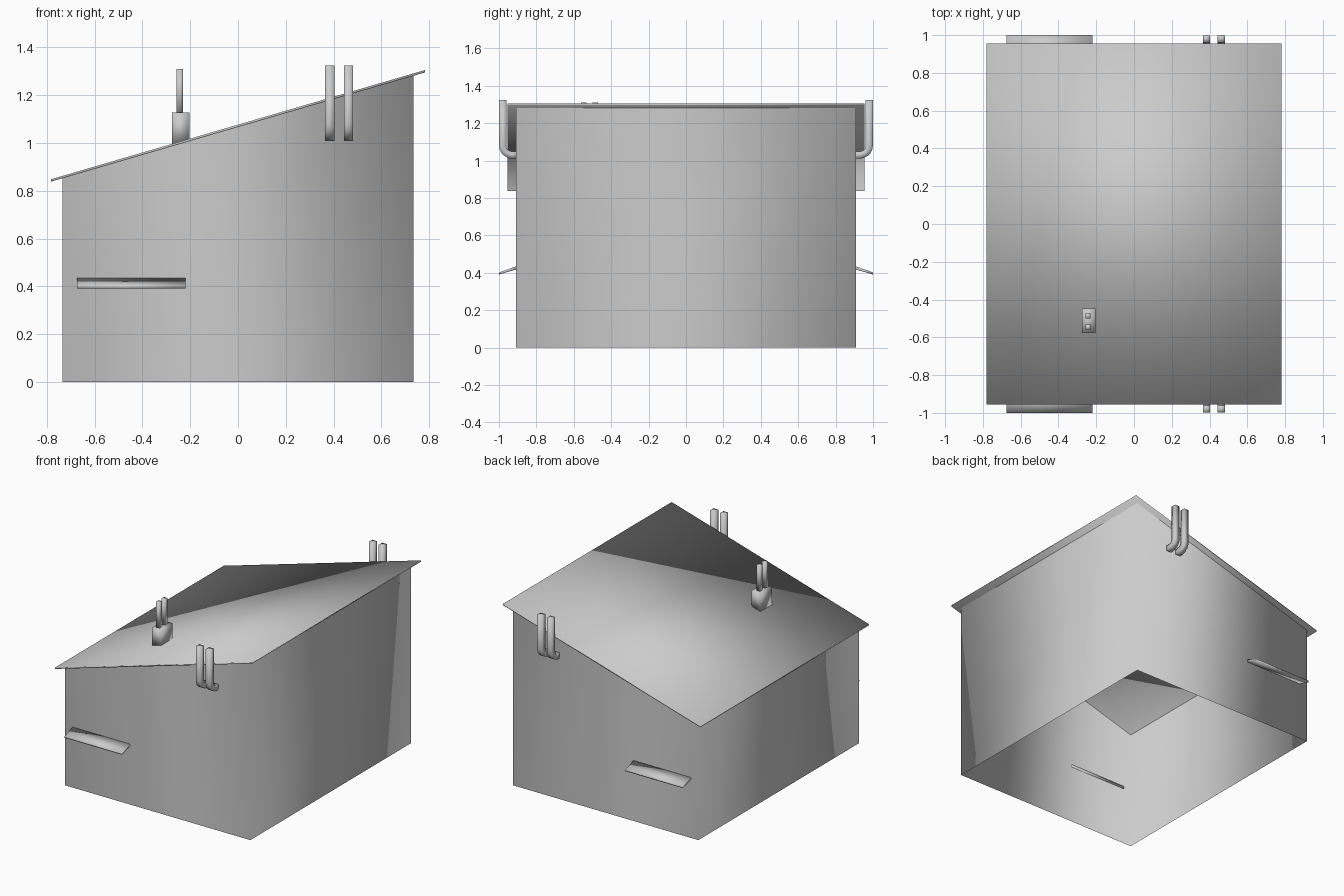
import bpy, math

if "Cube" in bpy.data.objects:
    bpy.data.objects.remove(bpy.data.objects["Cube"])

SLOPE = 0.292


def roof_z(x):
    """Height of the top of the roof at x."""
    return 1.077 + SLOPE * x


def make(name, verts, faces, mirror=False):
    mesh = bpy.data.meshes.new(name)
    mesh.from_pydata(verts, [], faces)
    mesh.shade_smooth()
    obj = bpy.data.objects.new(name, mesh)
    bpy.context.collection.objects.link(obj)
    if mirror:
        mod = obj.modifiers.new("mirror_front_back", 'MIRROR')
        mod.use_axis = (False, True, False)
    return obj


def loft(name, rings, mirror=False, caps=(True, True)):
    """Skin four-cornered rings into a tube, with optional end caps."""
    verts = [p for ring in rings for p in ring]
    faces = []
    for r in range(len(rings) - 1):
        a = 4 * r
        faces += [(a + i, a + (i + 1) % 4, a + 4 + (i + 1) % 4, a + 4 + i) for i in range(4)]
    if caps[0]:
        faces.append((3, 2, 1, 0))
    if caps[1]:
        e = len(verts) - 4
        faces.append((e, e + 1, e + 2, e + 3))
    return make(name, verts, faces, mirror)


def rect(x0, x1, y0, y1, height):
    """Counter-clockwise rectangle whose height is a function of x."""
    return [(x, y, height(x)) for x, y in ((x0, y0), (x1, y0), (x1, y1), (x0, y1))]


# Thin walls, open underneath, cut to the roof slope
loft("walls", [rect(-0.735, 0.735, -0.91, 0.91, lambda x: 0),
               rect(-0.735, 0.735, -0.91, 0.91, lambda x: roof_z(x) - 0.006)],
     caps=(False, False))

# Sloping roof sheet
loft("roof", [rect(-0.782, 0.782, -0.955, 0.955, lambda x: roof_z(x) - 0.010),
              rect(-0.782, 0.782, -0.955, 0.955, roof_z)])

# Chimney block with two square flues
loft("chimney", [rect(-0.276, -0.204, -0.577, -0.448, lambda x: roof_z(x) - 0.008),
                 rect(-0.276, -0.204, -0.577, -0.448, lambda x: 1.127)])
for i, y in enumerate((-0.547, -0.486)):
    loft(f"flue_{i + 1}", [rect(-0.257, -0.230, y - 0.015, y + 0.015, lambda x: 1.12),
                           rect(-0.257, -0.230, y - 0.015, y + 0.015, lambda x: 1.31)])

# Slanted window awning on front and back walls
section = [(-1.0, 0.391), (-1.0, 0.402), (-0.907, 0.435), (-0.907, 0.418)]
loft("awning", [[(x, y, z) for y, z in reversed(section)] for x in (-0.22, -0.675)][::-1],
     mirror=True)

# Square vent pipes bending up out of the front and back walls
HALF = 0.019
path = [(-0.90, 1.030, 0)]
for k in range(6):
    a = math.radians(18 * k)
    path.append((-0.93 - 0.05 * math.sin(a), 1.08 - 0.05 * math.cos(a), a))
path.append((-0.98, 1.325, math.pi / 2))
for i, x in enumerate((0.384, 0.462)):
    rings = []
    for y, z, a in path:
        ny, nz = HALF * math.sin(a), HALF * math.cos(a)
        rings.append([(x - HALF, y + ny, z + nz), (x - HALF, y - ny, z - nz),
                      (x + HALF, y - ny, z - nz), (x + HALF, y + ny, z + nz)])
    loft(f"vent_pipe_{i + 1}", rings, mirror=True)

# Consistent outward normals on the closed parts
import bmesh
for obj in bpy.data.objects:
    bm = bmesh.new()
    bm.from_mesh(obj.data)
    bmesh.ops.recalc_face_normals(bm, faces=bm.faces)
    bm.to_mesh(obj.data)
    bm.free()
